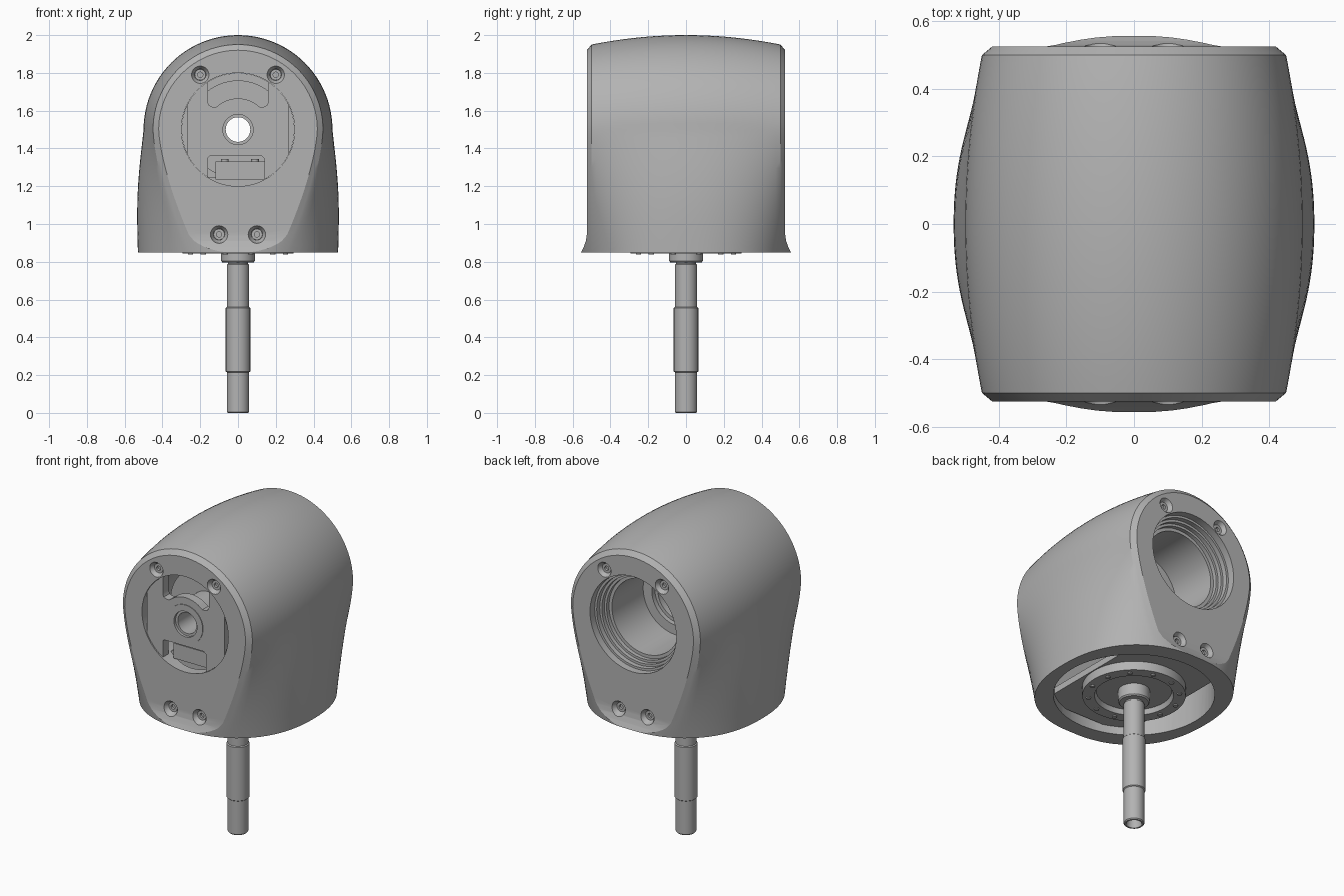
import bpy, bmesh
from math import sin, cos, pi, radians
from mathutils import Vector, Matrix

cube = bpy.data.objects.get("Cube")
if cube:
    bpy.data.objects.remove(cube, do_unlink=True)

grey = bpy.data.materials.new("machined grey")
grey.use_nodes = True
grey.diffuse_color = (0.45, 0.45, 0.45, 1)
grey.node_tree.nodes["Principled BSDF"].inputs["Base Color"].default_value = (0.45, 0.45, 0.45, 1)

AXIS_Z = 1.5     # height of the cross bore
BASE = 0.85      # underside of the housing
FACE = 0.525     # distance of the flat end faces


def finish(name, bm):
    bmesh.ops.remove_doubles(bm, verts=bm.verts, dist=1e-5)
    bmesh.ops.recalc_face_normals(bm, faces=bm.faces)
    mesh = bpy.data.meshes.new(name)
    bm.to_mesh(mesh)
    bm.free()
    mesh.materials.append(grey)
    obj = bpy.data.objects.new(name, mesh)
    bpy.context.collection.objects.link(obj)
    return obj


def lathe(name, profile, axis="Z", at=(0, 0, 0), sides=64):
    """Revolve a closed (radius, height) loop about an axis."""
    bm = bmesh.new()
    rings = []
    for i in range(sides):
        a = 2 * pi * i / sides
        c, s = cos(a), sin(a)
        pts = [(r * c, r * s, h) if axis == "Z" else (r * c, h, r * s) for r, h in profile]
        rings.append([bm.verts.new(Vector(p) + Vector(at)) for p in pts])
    n = len(profile)
    for i in range(sides):
        a, b = rings[i], rings[(i + 1) % sides]
        for j in range(n):
            k = (j + 1) % n
            if profile[j][0] + profile[k][0] > 0:
                bm.faces.new((a[j], a[k], b[k], b[j]))
    bmesh.ops.dissolve_degenerate(bm, dist=1e-5, edges=bm.edges)
    return finish(name, bm)


def rod(name, r, lo, hi, axis="Z", at=(0, 0, 0), sides=64):
    return lathe(name, [(0, lo), (r, lo), (r, hi), (0, hi)], axis, at, sides)


def prism(name, pts, lo, hi, axis="Y"):
    """Extrude an outline: (x, z) along Y or (y, z) along X."""
    bm = bmesh.new()
    place = (lambda p, d: (p[0], d, p[1])) if axis == "Y" else (lambda p, d: (d, p[0], p[1]))
    face = bm.faces.new([bm.verts.new(place(p, lo)) for p in pts])
    new = bmesh.ops.extrude_face_region(bm, geom=[face])["geom"]
    verts = [v for v in new if isinstance(v, bmesh.types.BMVert)]
    bmesh.ops.translate(bm, verts=verts, vec=place((0, 0), hi - lo))
    return finish(name, bm)


def box(name, x, y, z):
    return prism(name, [(x[0], z[0]), (x[1], z[0]), (x[1], z[1]), (x[0], z[1])], *y)


def boolean(obj, cutter, operation="DIFFERENCE"):
    mod = obj.modifiers.new("cut", "BOOLEAN")
    mod.operation, mod.object, mod.solver = operation, cutter, "EXACT"
    bpy.context.view_layer.objects.active = obj
    bpy.ops.object.modifier_apply(modifier=mod.name)
    bpy.data.objects.remove(cutter, do_unlink=True)


def section(y):
    """Housing outline at one depth: arch on top, easing into the round foot."""
    a = abs(y)
    swell = max(0, 1 - (a / 0.5) ** 2)
    r = 0.45 + 0.05 * swell if a <= 0.5 else 0.45 - 1.2 * (a - 0.5)
    foot = max(0.008, 0.53 * max(0, 1 - (a / 0.558) ** 2.3) ** 0.435)
    side = []
    for i in range(16):
        t = 1 - i / 16
        x = r + (foot - r) * t ** 1.5 + 0.02 * swell * sin(pi * t)
        side.append((x, AXIS_Z - t * (AXIS_Z - BASE)))
    arch = [(r * cos(pi * i / 48), AXIS_Z + r * sin(pi * i / 48)) for i in range(49)]
    return side + arch + [(-x, z) for x, z in reversed(side)]


# Housing: lofted barrel trimmed by flat ends that flare at the foot
bm = bmesh.new()
depths = [0.5 * i / 20 for i in range(-20, 21)]
tips = [0.51, FACE, 0.535, 0.545, 0.552, 0.557, 0.57]
depths = [-d for d in reversed(tips)] + depths + tips
loops = [[bm.verts.new((x, y, z)) for x, z in section(y)] for y in depths]
for a, b in zip(loops, loops[1:]):
    for j in range(len(a)):
        k = (j + 1) % len(a)
        bm.faces.new((a[j], a[k], b[k], b[j]))
bm.faces.new(loops[0])
bm.faces.new(loops[-1])
housing = finish("housing", bm)

flare = [(0.56, 0.8), (0.556, BASE), (0.541, 0.88), (0.53, 0.91), (FACE, 0.945), (FACE, 2.1)]
trim = prism("trim", flare + [(-y, z) for y, z in reversed(flare)], -0.8, 0.8, "X")
boolean(housing, trim, "INTERSECT")
boolean(housing, rod("cavity", 0.46, 0.7, 1.25))
boolean(housing, rod("cross_bore", 0.3, -0.7, 0.7, "Y", (0, 0, AXIS_Z)))

# Countersunk screws on both end faces
for end, label in ((-1, "front"), (1, "back")):
    for x, z in ((-0.2, 1.79), (0.2, 1.79), (-0.1, 0.945), (0.1, 0.945)):
        sink = [(0, 0.54), (0.048, 0.54), (0.046, FACE), (0.03, 0.5), (0.03, 0.48), (0, 0.48)]
        boolean(housing, lathe("sink", [(r, end * h) for r, h in sink], "Y", (x, 0, z), 32))
        head = [(0, 0.478), (0.029, 0.478), (0.029, 0.502), (0.014, 0.502), (0.014, 0.488), (0, 0.488)]
        lathe(label + "_screw", [(r, end * h) for r, h in head], "Y", (x, 0, z), 24)

# Front cover disc with side flats, top notch and lower window
cover = rod("front_cover", 0.299, -0.518, -0.46, "Y", (0, 0, AXIS_Z))
for s in (-1, 1):
    boolean(cover, box("flat", sorted((s * 0.27, s * 0.4)), (-0.6, -0.4), (1.2, 1.8)))
left = [(-0.16, 1.9), (-0.16, 1.645), (-0.153, 1.628), (-0.135, 1.62), (-0.115, 1.62)]
hump = [(0.165 * cos(radians(a)), AXIS_Z + 0.165 * sin(radians(a))) for a in range(130, 49, -8)]
boolean(cover, prism("notch", left + hump + [(-x, z) for x, z in reversed(left)], -0.6, -0.4))
window = [(-0.16, 1.15), (0.14, 1.15), (0.14, 1.345), (0.125, 1.36), (-0.15, 1.36), (-0.16, 1.35)]
boolean(cover, prism("window", window, -0.6, -0.4))
boolean(cover, rod("hub_hole", 0.118, -0.6, -0.4, "Y", (0, 0, AXIS_Z)))

# Hub ring and stepped bearing sleeve along the cross bore
centre = (0, 0, AXIS_Z)
lathe("hub_ring", [(0.12, -0.522), (0.12, -0.28), (0.065, -0.28), (0.065, -0.505),
                   (0.08, -0.505), (0.08, -0.522)], "Y", centre)
lathe("bearing_sleeve", [(0.299, 0.48), (0.299, 0.3), (0.26, 0.3), (0.26, -0.3), (0.067, -0.3),
                         (0.067, -0.25), (0.155, -0.25), (0.155, 0.06), (0.175, 0.06),
                         (0.175, 0.09), (0.235, 0.09), (0.235, 0.4), (0.255, 0.4), (0.255, 0.425),
                         (0.27, 0.425), (0.27, 0.45), (0.285, 0.45), (0.285, 0.48)], "Y", centre)

# Small bracket seen behind the window
box("window_bracket", (-0.12, 0.14), (-0.47, -0.36), (1.235, 1.33))
for x in (-0.07, 0.09):
    rod("bracket_screw", 0.02, 1.32, 1.345, "Z", (x, -0.42, 0), 16)

# Underside mounting plate and flange with a ring of bolts
box("mounting_plate", (-0.3, 0.3), (-0.44, 0.44), (0.9, 0.94))
for s in (-1, 1):
    box("plate_support", (-0.28, 0.28), sorted((s * 0.36, s * 0.4)), (0.93, 1.25))
lathe("bolt_flange", [(0.295, 0.845), (0.295, 0.91), (0, 0.91), (0, 0.875), (0.215, 0.875),
                      (0.225, 0.845)])
for i in range(12):
    a = 2 * pi * (i + 0.5) / 12
    rod("flange_bolt", 0.014, 0.838, 0.86, "Z", (0.26 * cos(a), 0.26 * sin(a), 0), 16)

# Stepped drive shaft with hub collar and hollow tip
lathe("shaft_collar", [(0, 0.89), (0.09, 0.89), (0.09, 0.805), (0.083, 0.797), (0, 0.797)])
lathe("drive_shaft", [(0, 0.82), (0.052, 0.82), (0.052, 0.79), (0.059, 0.785), (0.059, 0.56),
                      (0.065, 0.555), (0.065, 0.22), (0.059, 0.215), (0.059, 0.006), (0.054, 0),
                      (0.045, 0), (0.04, 0.05), (0, 0.05)], sides=48)

# Smooth the curved surfaces and keep the machined edges crisp
bpy.ops.object.select_all(action="DESELECT")
for obj in bpy.context.collection.objects:
    if obj.type == "MESH" and grey.name in obj.data.materials:
        obj.select_set(True)
        bpy.context.view_layer.objects.active = obj
bpy.ops.object.shade_smooth_by_angle(angle=radians(25))
